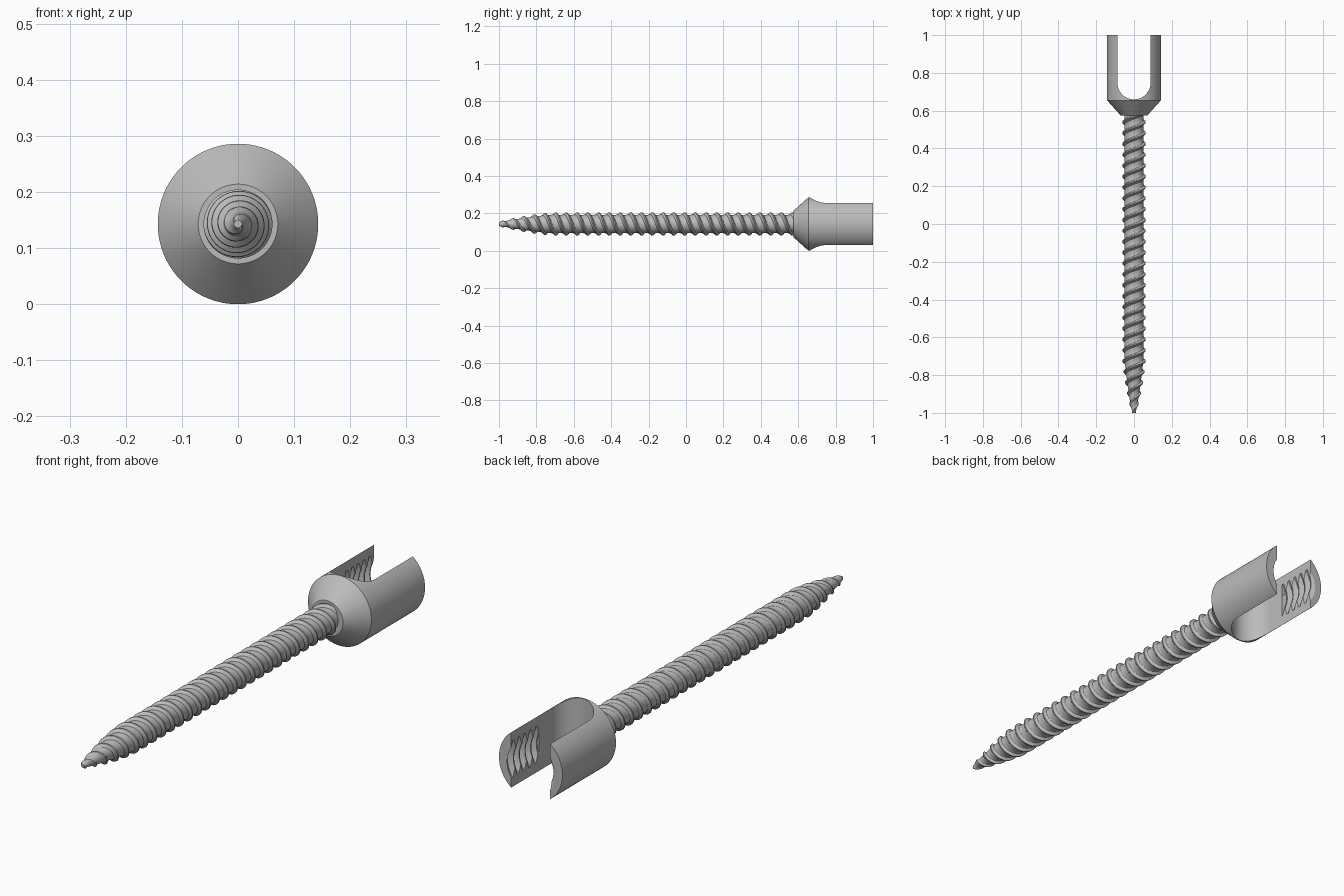
import bpy, bmesh, math

AXIS_Z = 0.143
HEAD_R = 0.143
SLOT = 0.088

cube = bpy.data.objects.get("Cube")
if cube:
    bpy.data.objects.remove(cube, do_unlink=True)

metal = bpy.data.materials.new("brushed grey metal")
metal.use_nodes = True
metal.diffuse_color = (0.5, 0.5, 0.5, 1)
metal.node_tree.nodes["Principled BSDF"].inputs["Base Color"].default_value = (0.5, 0.5, 0.5, 1)


def finish(name, bm):
    bmesh.ops.recalc_face_normals(bm, faces=bm.faces[:])
    mesh = bpy.data.meshes.new(name)
    bm.to_mesh(mesh)
    bm.free()
    mesh.materials.append(metal)
    obj = bpy.data.objects.new(name, mesh)
    bpy.context.collection.objects.link(obj)
    return obj


def smooth(obj):
    bpy.ops.object.select_all(action='DESELECT')
    obj.select_set(True)
    bpy.context.view_layer.objects.active = obj
    bpy.ops.object.shade_smooth_by_angle(angle=math.radians(30))


def grid_solid(name, columns):
    """Skin neighbouring columns of points, weld the seam and cap both ends."""
    bm = bmesh.new()
    cols = [[bm.verts.new(p) for p in col] for col in columns]
    for a, b in zip(cols, cols[1:]):
        for i in range(len(a) - 1):
            bm.faces.new((a[i], a[i + 1], b[i + 1], b[i]))
    bmesh.ops.remove_doubles(bm, verts=bm.verts[:], dist=0.0002)
    bmesh.ops.holes_fill(bm, edges=[e for e in bm.edges if e.is_boundary], sides=0)
    return finish(name, bm)


def threaded_rod(name, y0, y1, pitch, starts, core, depth, tooth, sides=64):
    """Right-handed thread; core and depth are functions of y,
    tooth lists (fraction of pitch, fraction of depth)."""
    lead = pitch * starts
    turns = math.ceil((y1 - y0 + lead) / pitch) + 1
    columns = []
    for j in range(sides + 1):
        a = -math.tau * j / sides
        col = []
        for k in range(turns):
            for frac, height in tooth:
                y = y0 + (k + frac) * pitch - lead * (1 - j / sides)
                if y <= y0 or y >= y1:
                    y, height = min(max(y, y0), y1), 0
                r = core(y) + height * depth(y)
                col.append((r * math.cos(a), y, AXIS_Z + r * math.sin(a)))
        columns.append(col)
    return grid_solid(name, columns)


def lathe(name, profile, sides=96):
    columns = []
    for j in range(sides + 1):
        a = math.tau * j / sides
        columns.append([(r * math.cos(a), y, AXIS_Z + r * math.sin(a)) for y, r in profile])
    return grid_solid(name, columns)


# Tapered double-start screw shaft
def taper(y):
    return min(1, max(0, (y + 1) / 0.27))


def shaft_core(y):
    return 0.007 + 0.042 * taper(y) ** 0.75


def shaft_depth(y):
    return 0.004 + 0.0085 * min(1, taper(y) * 1.5)


shaft = threaded_rod("screw_shaft", -1.0, 0.6, 0.0575, 2, shaft_core, shaft_depth,
                     [(0, 0), (0.3, 0), (0.55, 0.12), (0.72, 1), (0.82, 1), (0.95, 0.1)])
smooth(shaft)

# Head: cone flaring into a cylinder
head = lathe("slotted_head", [(0.575, 0.071), (0.655, HEAD_R), (1.0, HEAD_R)])

# Round-bottomed slot cutter
bm = bmesh.new()
outline = [(SLOT, 1.2), (-SLOT, 1.2)]
for i in range(33):
    a = math.pi + math.pi * i / 32
    outline.append((SLOT * math.cos(a), 0.748 + SLOT * math.sin(a)))
face = bm.faces.new([bm.verts.new((x, y, AXIS_Z - 0.3)) for x, y in outline])
ext = bmesh.ops.extrude_face_region(bm, geom=[face])
bmesh.ops.translate(bm, vec=(0, 0, 0.6),
                    verts=[v for v in ext["geom"] if isinstance(v, bmesh.types.BMVert)])
slot_cutter = finish("slot_cutter", bm)

# Internal thread cutter for the inner faces of the arms
thread_cutter = threaded_rod("thread_cutter", 0.82, 1.06, 0.037, 1,
                             lambda y: 0.097, lambda y: 0.019,
                             [(0, 0), (0.15, 0), (0.45, 1), (0.7, 1)])

for cutter in (slot_cutter, thread_cutter):
    cutter.hide_render = True
    mod = head.modifiers.new(cutter.name, 'BOOLEAN')
    mod.operation = 'DIFFERENCE'
    mod.solver = 'EXACT'
    mod.object = cutter
    bpy.context.view_layer.objects.active = head
    bpy.ops.object.modifier_apply(modifier=mod.name)
    bpy.data.objects.remove(cutter, do_unlink=True)
smooth(head)
